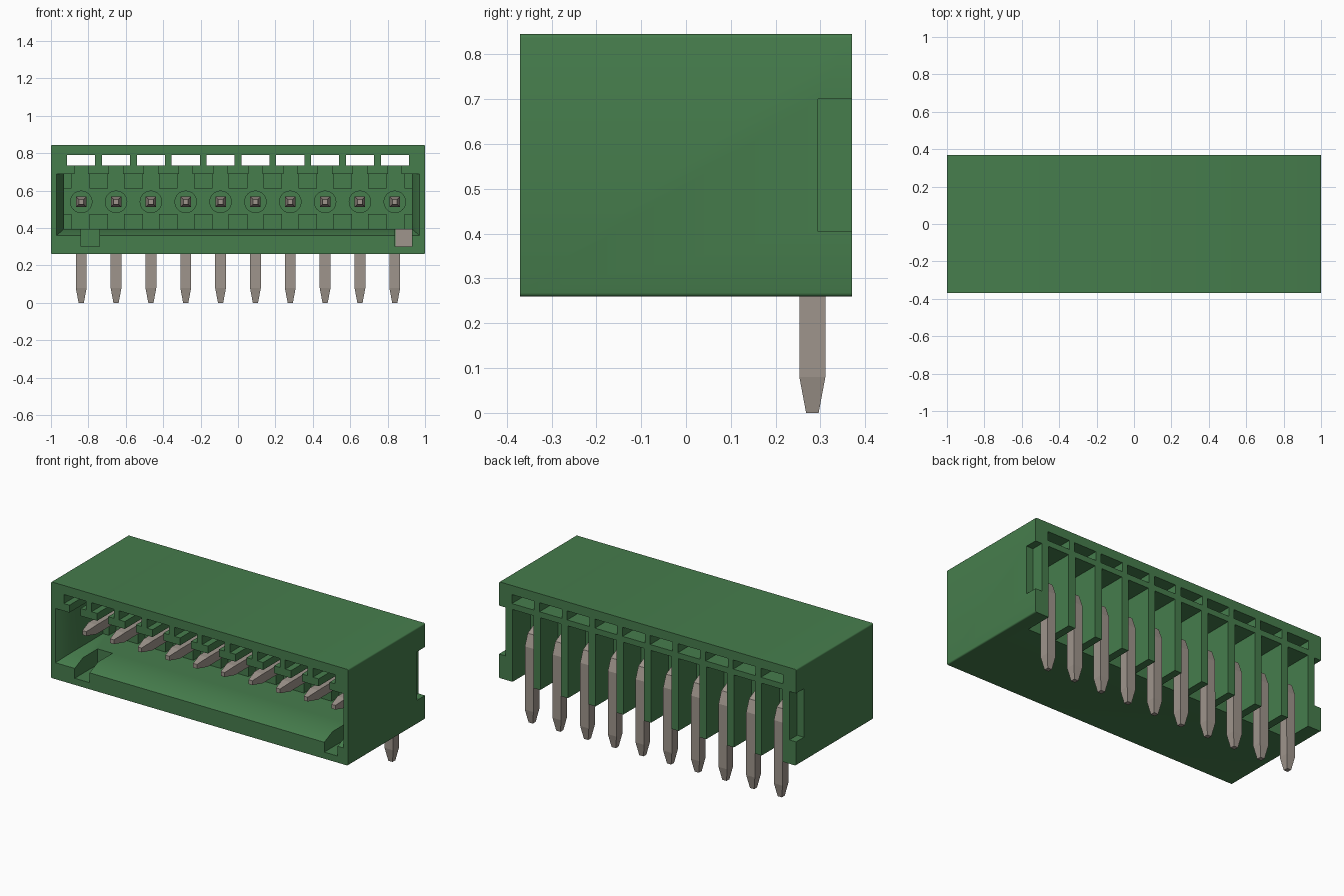
import bpy, bmesh, math
from mathutils import Matrix, Vector

if "Cube" in bpy.data.objects:
    bpy.data.objects.remove(bpy.data.objects["Cube"], do_unlink=True)

PITCH = 0.1863
PINS = [(i - 4.5) * PITCH for i in range(10)]
GAPS = [(i - 4) * PITCH for i in range(9)]
BACK_WALL = 0.10


def material(name, color):
    m = bpy.data.materials.new(name)
    m.use_nodes = True
    m.diffuse_color = (*color, 1)
    bsdf = next(n for n in m.node_tree.nodes if n.type == 'BSDF_PRINCIPLED')
    bsdf.inputs["Base Color"].default_value = (*color, 1)
    return m


green = material("housing green", (0.061, 0.205, 0.073))
metal = material("pin grey", (0.345, 0.300, 0.262))


def make(name, bm, mat):
    bmesh.ops.recalc_face_normals(bm, faces=bm.faces)
    me = bpy.data.meshes.new(name)
    bm.to_mesh(me)
    bm.free()
    me.materials.append(mat)
    ob = bpy.data.objects.new(name, me)
    bpy.context.collection.objects.link(ob)
    return ob


def box(bm, x, y, z):
    size = [b - a for a, b in (x, y, z)]
    mid = [(a + b) / 2 for a, b in (x, y, z)]
    mat = Matrix.Translation(mid) @ Matrix.Diagonal((*size, 1))
    return bmesh.ops.create_cube(bm, size=1, matrix=mat)["verts"]


def boxes(name, items, mat):
    bm = bmesh.new()
    for item in items:
        box(bm, *item)
    return make(name, bm, mat)


def loft(bm, rings):
    """Skin a row of four-point rings and cap both ends."""
    rows = [[bm.verts.new(p) for p in r] for r in rings]
    for a, b in zip(rows, rows[1:]):
        for k in range(4):
            bm.faces.new((a[k], a[(k + 1) % 4], b[(k + 1) % 4], b[k]))
    bm.faces.new(rows[0])
    bm.faces.new(rows[-1])


def carve(target, cutter):
    cutter.hide_render = True
    mod = target.modifiers.new("cut", 'BOOLEAN')
    mod.operation = 'DIFFERENCE'
    mod.solver = 'EXACT'
    mod.object = cutter
    bpy.context.view_layer.objects.active = target
    bpy.ops.object.modifier_apply(modifier=mod.name)
    bpy.data.objects.remove(cutter, do_unlink=True)


# Housing block with slightly rounded long edges
bm = bmesh.new()
box(bm, (-1, 1), (-0.37, 0.37), (0.26, 0.845))
edges = [e for e in bm.edges if abs(e.verts[0].co.y - e.verts[1].co.y) > 0.5]
bmesh.ops.bevel(bm, geom=edges, offset=0.008, segments=3, profile=0.5, affect='EDGES')
housing = make("housing", bm, green)

# Front socket, flared at the sides and bottom
bm = bmesh.new()
loft(bm, [[(-x, y, z), (x, y, z), (x, y, 0.69), (-x, y, 0.69)]
          for x, y, z in ((0.975, -0.375, 0.358), (0.97, -0.37, 0.36),
                          (0.93, -0.29, 0.395), (0.93, BACK_WALL, 0.395))])
carve(housing, make("socket_cutter", bm, green))

# Through slots near the top
carve(housing, boxes("slot_cutter", [((x - 0.075, x + 0.075), (-0.4, 0.4), (0.735, 0.79))
                                     for x in PINS], green))

# Narrow gaps that join the slots to the socket
carve(housing, boxes("gap_cutter", [((x - 0.037, x + 0.037), (-0.4, BACK_WALL), (0.65, 0.76))
                                    for x in PINS], green))

# Keying notches in the lower lip
carve(housing, boxes("notch_cutter", [((-0.84, -0.74), (-0.4, -0.15), (0.30, 0.45)),
                                      ((0.84, 0.93), (-0.4, -0.15), (0.30, 0.45))], green))

# Pin bays open to the back and the bottom
carve(housing, boxes("bay_cutter", [((x - 0.07, x + 0.07), (0.20, 0.4), (0.2, 0.70))
                                    for x in PINS], green))

# Side recesses at the back corners
carve(housing, boxes("side_cutter", [((s * 1.0 - 0.045, s * 1.0 + 0.045), (0.295, 0.4), (0.405, 0.70))
                                     for s in (-1, 1)], green))

# Small blocks on the back wall of the socket, between the pins
blocks = []
for z in ((0.61, 0.69), (0.395, 0.475)):
    blocks += [((x - 0.05, x + 0.05), (0.03, BACK_WALL + 0.01), z) for x in GAPS]
    blocks += [(tuple(sorted((s * 0.89, s * 0.935))), (0.03, BACK_WALL + 0.01), z) for s in (-1, 1)]
boxes("wall_blocks", blocks, green)

# Round collars where the pins enter the socket
bm = bmesh.new()
for x in PINS:
    place = Matrix.Translation((x, BACK_WALL, 0.54)) @ Matrix.Rotation(math.pi / 2, 4, 'X')
    bmesh.ops.create_cone(bm, cap_ends=True, segments=32, radius1=0.06, radius2=0.06,
                          depth=0.03, matrix=place)
collars = make("pin_collars", bm, green)

# Grey key plate at the end of one notch
boxes("key_plate", [((0.841, 0.929), (-0.157, -0.149), (0.301, 0.394))], metal)

# Bent pins: y, z, half width, direction of the section across the path
PATH = [(-0.28, 0.54, 0.013, (0, 1)), (-0.20, 0.54, 0.028, (0, 1)),
        (0.215, 0.54, 0.028, (0.2, 1)), (0.265, 0.515, 0.028, (0.8, 0.8)),
        (0.282, 0.46, 0.029, (1, 0.15)), (0.282, 0.08, 0.029, (1, 0)),
        (0.282, 0.0, 0.014, (1, 0))]
for i, x in enumerate(PINS):
    bm = bmesh.new()
    rings = []
    for y, z, h, d in PATH:
        v = Vector(d).normalized() * h
        rings.append([(x - h, y - v.x, z - v.y), (x + h, y - v.x, z - v.y),
                      (x + h, y + v.x, z + v.y), (x - h, y + v.x, z + v.y)])
    loft(bm, rings)
    make(f"pin_{i + 1}", bm, metal)

# Smooth only the rounded surfaces
for ob in (housing, collars):
    bpy.ops.object.select_all(action='DESELECT')
    ob.select_set(True)
    bpy.context.view_layer.objects.active = ob
    bpy.ops.object.shade_smooth_by_angle(angle=math.radians(35))
